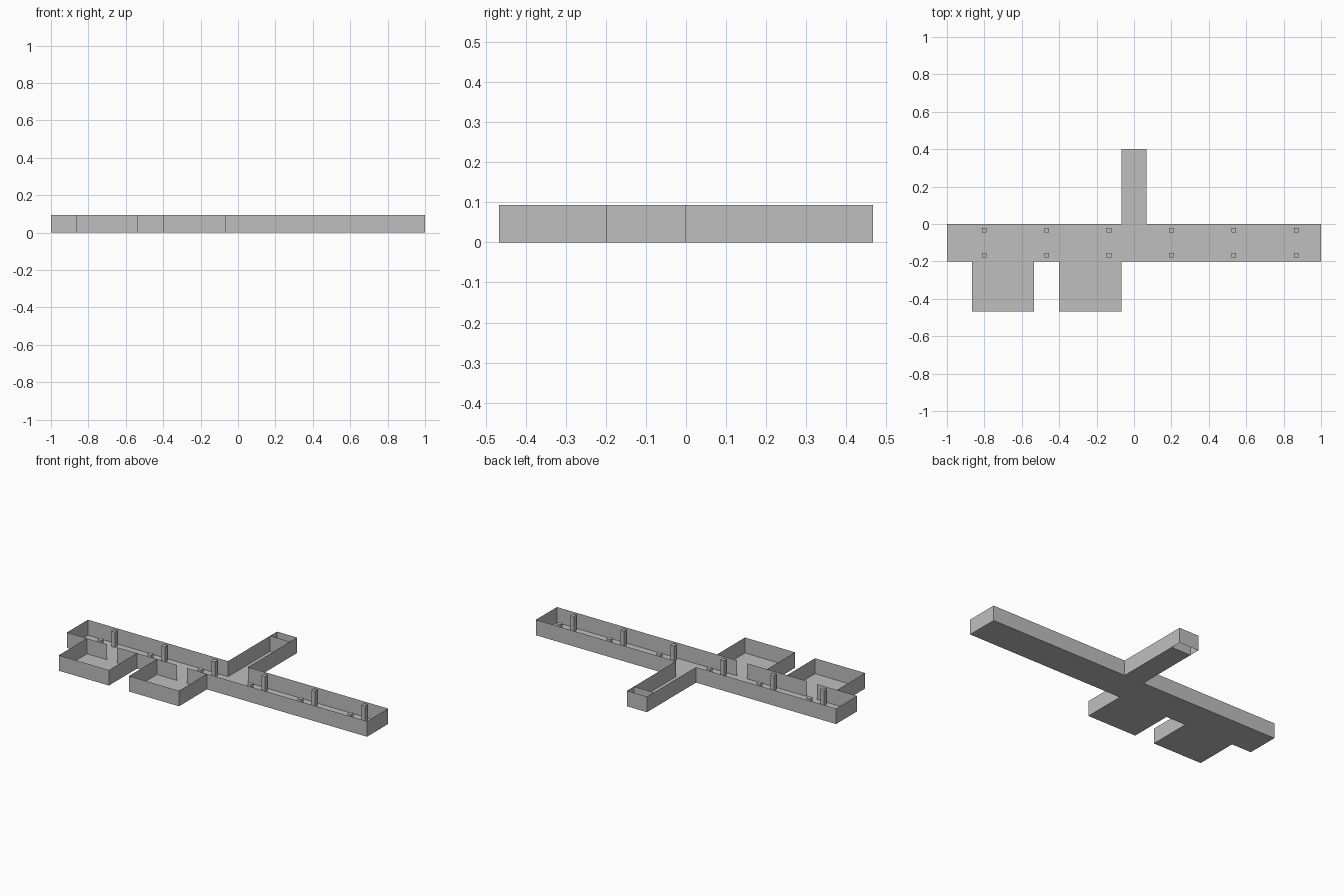
import bpy, bmesh

if "Cube" in bpy.data.objects:
    bpy.data.objects.remove(bpy.data.objects["Cube"], do_unlink=True)

U = 1 / 15          # plan grid unit
H = 1.4 * U         # wall height

plaster = bpy.data.materials.new("grey_plaster")
plaster.use_nodes = True
grey = (0.52, 0.52, 0.52, 1)
plaster.diffuse_color = grey
plaster.node_tree.nodes["Principled BSDF"].inputs["Base Color"].default_value = grey


def finish(name, bm):
    mesh = bpy.data.meshes.new(name)
    bm.to_mesh(mesh)
    bm.free()
    mesh.materials.append(plaster)
    obj = bpy.data.objects.new(name, mesh)
    bpy.context.collection.objects.link(obj)
    return obj


def wall(name, *path):
    """Thin wall sheet standing on a plan path given in grid units."""
    bm = bmesh.new()
    low = [bm.verts.new((x * U, y * U, 0)) for x, y in path]
    top = [bm.verts.new((x * U, y * U, H)) for x, y in path]
    for i in range(len(path) - 1):
        bm.faces.new((low[i], low[i + 1], top[i + 1], top[i]))
    return finish(name, bm)


def floor(name, x0, x1, y0, y1):
    bm = bmesh.new()
    corners = ((x0, y0), (x1, y0), (x1, y1), (x0, y1))
    bm.faces.new([bm.verts.new((x * U, y * U, 0)) for x, y in corners])
    return finish(name, bm)


def pillar(name, x, y, width=0.025):
    bm = bmesh.new()
    bmesh.ops.create_cube(bm, size=1)
    for v in bm.verts:
        v.co = (x * U + v.co.x * width, y * U + v.co.y * width, (v.co.z + 0.5) * H)
    return finish(name, bm)


# Main hall: outer shell split by the corridor mouth and two doorways
floor("hall_floor", -15, 15, -3, 0)
wall("hall_wall_west", (-1, 0), (-15, 0), (-15, -3), (-11, -3))
wall("hall_wall_middle", (-10, -3), (-4, -3))
wall("hall_wall_east", (-3, -3), (15, -3), (15, 0), (1, 0))

# Two side rooms in front of the hall
for label, x in (("west", -13), ("east", -6)):
    floor(f"room_floor_{label}", x, x + 5, -7, -3)
    wall(f"room_wall_{label}", (x, -3), (x, -7), (x + 5, -7), (x + 5, -3))

# Rear corridor ending in a small floorless shaft
floor("corridor_floor", -1, 1, 0, 6)
wall("corridor_wall", (-1, 0), (-1, 7), (1, 7), (1, 0))
wall("shaft_partition", (-1, 6), (1, 6))

# Two rows of square pillars along the hall
for i in range(6):
    for row, y in (("front", -2.5), ("back", -0.5)):
        pillar(f"pillar_{row}_{i + 1}", -12 + 5 * i, y)
